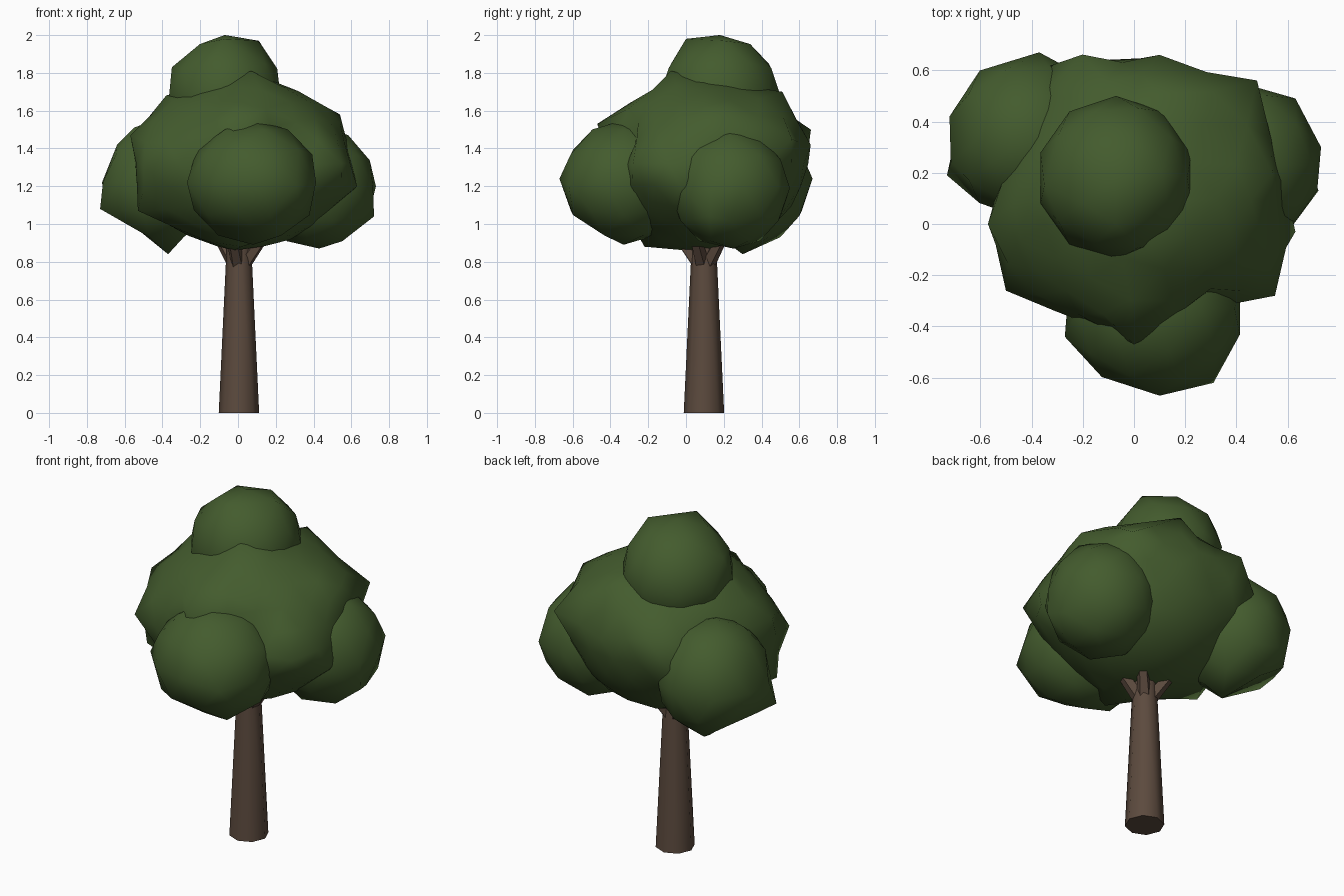
import bpy, bmesh, math
from mathutils import Vector

cube = bpy.data.objects.get("Cube")
if cube:
    bpy.data.objects.remove(cube, do_unlink=True)


def make_material(name, rgb):
    mat = bpy.data.materials.new(name)
    mat.use_nodes = True
    mat.diffuse_color = (*rgb, 1)
    bsdf = mat.node_tree.nodes["Principled BSDF"]
    bsdf.inputs["Base Color"].default_value = (*rgb, 1)
    bsdf.inputs["Roughness"].default_value = 0.9
    return mat


leaf = make_material("leaf green", (0.057, 0.106, 0.027))
bark = make_material("bark brown", (0.107, 0.069, 0.048))


def add_object(name, bm, mat, smooth_angle):
    mesh = bpy.data.meshes.new(name)
    bm.to_mesh(mesh)
    bm.free()
    mesh.materials.append(mat)
    obj = bpy.data.objects.new(name, mesh)
    bpy.context.collection.objects.link(obj)
    bpy.ops.object.select_all(action='DESELECT')
    obj.select_set(True)
    bpy.context.view_layer.objects.active = obj
    bpy.ops.object.shade_smooth_by_angle(angle=math.radians(smooth_angle))


def foliage(name, centre, radii, pulls, detail=2):
    """Ellipsoid clump whose surface is pulled to the given points."""
    centre, radii = Vector(centre), Vector(radii)
    bm = bmesh.new()
    bmesh.ops.create_icosphere(bm, subdivisions=detail, radius=1)
    for v in bm.verts:
        v.co = v.co * radii
    base = {v: v.co.copy() for v in bm.verts}
    targets = [Vector(p) - centre for p in pulls]
    # The second pass settles pulls that overlap
    for target in targets * 2:
        nearest = min(bm.verts, key=lambda v: base[v].angle(target))
        shift = target - nearest.co
        for v in bm.verts:
            gap = base[v].angle(base[nearest]) / 0.25
            v.co += shift * math.exp(-gap * gap)
    bmesh.ops.translate(bm, verts=bm.verts, vec=centre)
    add_object(name, bm, leaf, 80)


def limb(name, start, end, r1, r2, sides):
    """Tapered straight limb between two points."""
    start, end = Vector(start), Vector(end)
    axis = end - start
    bm = bmesh.new()
    bmesh.ops.create_cone(bm, cap_ends=True, segments=sides, radius1=r1,
                          radius2=r2, depth=axis.length)
    turn = Vector((0, 0, 1)).rotation_difference(axis).to_matrix()
    for v in bm.verts:
        v.co = turn @ v.co + (start + end) / 2
    add_object(name, bm, bark, 50)


# Trunk and the short branches that fan out below the crown
limb("trunk", (0.005, 0.095, 0), (0.005, 0.095, 0.95), 0.107, 0.062, 8)
for i, degrees in enumerate((-20, 45, 140, 255)):
    a = math.radians(degrees)
    d = Vector((math.cos(a), math.sin(a), 0))
    foot = Vector((0.005, 0.095, 0.79)) + d * 0.03
    limb(f"branch_{i + 1}", foot, foot + d * 0.18 + Vector((0, 0, 0.24)), 0.04, 0.025, 5)

# Main crown
foliage("main_crown", (0.03, 0.1, 1.32), (0.55, 0.53, 0.45), [
    (0.07, -0.08, 1.81), (0, -0.47, 1.53), (-0.5, -0.26, 1.31),
    (-0.53, -0.1, 1.07), (-0.57, 0, 1.47), (0.28, -0.27, 1.42),
    (0.55, -0.28, 1.32), (0.63, -0.03, 1.2), (0.54, 0.2, 1.58),
    (0.48, 0.56, 1.45), (0.1, 0.66, 1.42), (-0.2, 0.66, 1.5),
    (-0.35, 0.61, 1.3), (0.1, 0.51, 1.7), (-0.38, 0.1, 1.68),
    (0.02, -0.22, 0.88), (-0.02, 0, 0.86)], detail=3)

# Outer clumps
foliage("top_clump", (-0.07, 0.18, 1.68), (0.31, 0.32, 0.32),
        [(-0.35, 0.15, 1.83), (0.11, 0.2, 1.97), (-0.07, 0, 1.98)])
foliage("front_clump", (0.08, -0.33, 1.22), (0.35, 0.33, 0.33),
        [(-0.27, -0.44, 1.22), (0.31, -0.62, 1.2), (0.1, -0.67, 1.24),
         (0.1, -0.46, 0.96)])
foliage("left_clump", (0.42, 0.23, 1.19), (0.31, 0.32, 0.33),
        [(0.73, 0.3, 1.2), (0.72, 0.13, 1.04), (0.63, 0.49, 1.2), (0.43, 0.25, 0.87)])
foliage("right_clump", (-0.42, 0.34, 1.22), (0.31, 0.32, 0.34),
        [(-0.73, 0.19, 1.08), (-0.72, 0.42, 1.22), (-0.37, 0.67, 1.24),
         (-0.64, 0.3, 1.42), (-0.53, 0.3, 0.97), (-0.37, 0.3, 0.84)])
